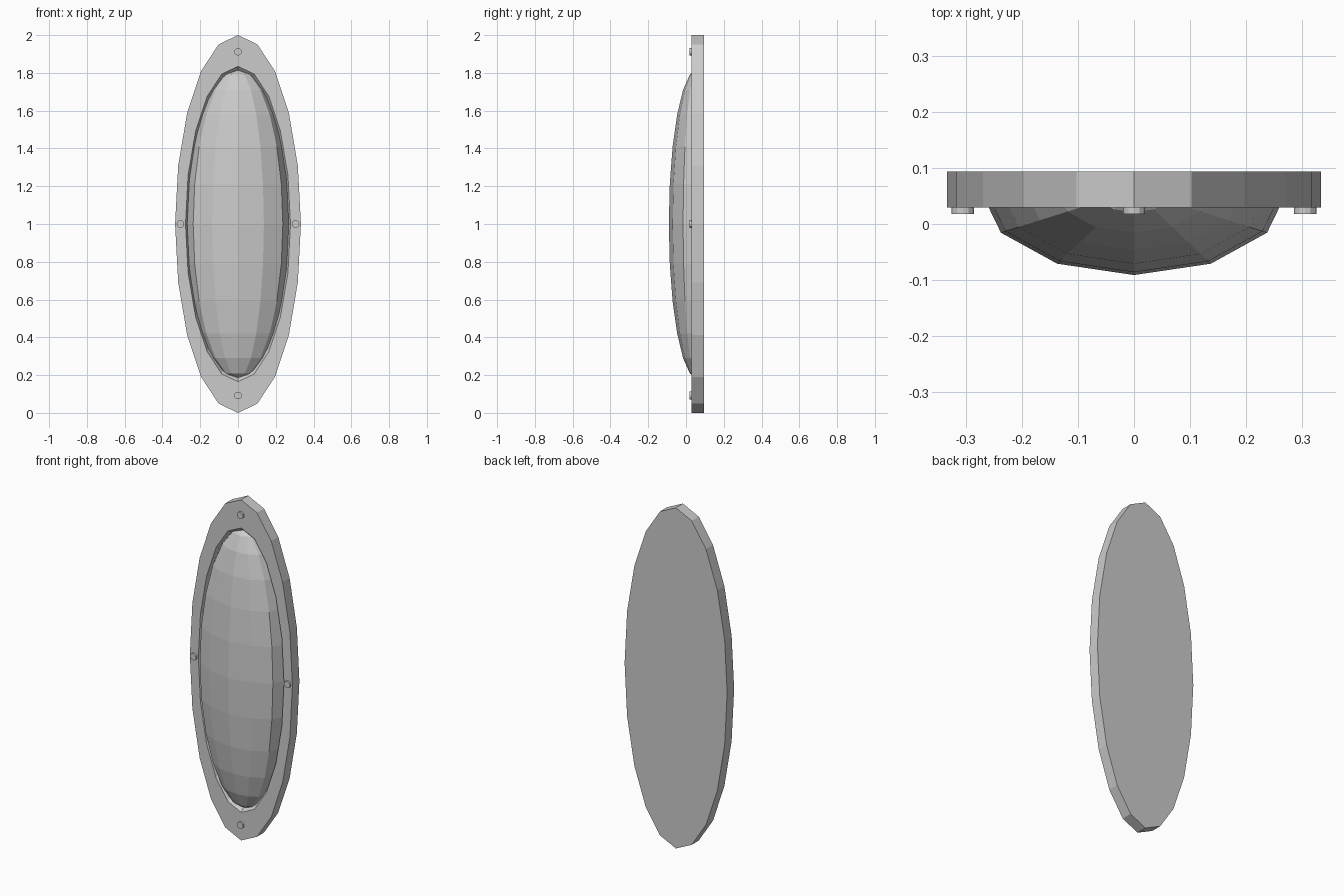
import bpy, bmesh
from math import sin, cos, pi
from mathutils import Matrix, Vector

if "Cube" in bpy.data.objects:
    bpy.data.objects.remove(bpy.data.objects["Cube"])


def finish(name, bm):
    bmesh.ops.recalc_face_normals(bm, faces=bm.faces)
    me = bpy.data.meshes.new(name)
    bm.to_mesh(me)
    bm.free()
    ob = bpy.data.objects.new(name, me)
    bpy.context.collection.objects.link(ob)
    return ob


def lofted_ovals(name, rings, sides, center):
    # Stack of oval rings (half width, half height, y), capped at both ends
    bm = bmesh.new()
    loops = [[bm.verts.new((center[0] + rx * sin(2 * pi * i / sides), y,
                            center[1] + rz * cos(2 * pi * i / sides)))
              for i in range(sides)] for rx, rz, y in rings]
    for a, b in zip(loops, loops[1:]):
        for i in range(sides):
            j = (i + 1) % sides
            bm.faces.new((a[i], a[j], b[j], b[i]))
    bm.faces.new(loops[0])
    bm.faces.new(loops[-1])
    return finish(name, bm)


# Oval backing plate with a shallow tapered recess in the front
lofted_ovals("backing_plate", [
    (0.333, 1.0, 0.094),
    (0.333, 1.0, 0.029),
    (0.278, 0.835, 0.029),
    (0.262, 0.80, 0.065),
], 20, (0, 1))

# Faceted half-ellipsoid lens sitting in the recess
bm = bmesh.new()
bmesh.ops.create_uvsphere(bm, u_segments=12, v_segments=12, radius=1)
bmesh.ops.transform(bm, verts=bm.verts, matrix=Matrix.Translation((0, 0.06, 1))
                    @ Matrix.Diagonal((0.274, 0.151, 0.82, 1)))
cut = bmesh.ops.bisect_plane(bm, geom=bm.verts[:] + bm.edges[:] + bm.faces[:],
                             dist=1e-5, plane_co=Vector((0, 0.066, 1)),
                             plane_no=Vector((0, 1, 0)), clear_outer=True)
bmesh.ops.holes_fill(bm, edges=[e for e in bm.edges if e.is_boundary], sides=0)
finish("lens_dome", bm)

# Four small screws around the rim
for side, pos in {"top": (0, 1.912), "bottom": (0, 0.092),
                  "left": (-0.305, 1), "right": (0.305, 1)}.items():
    lofted_ovals("screw_" + side, [(0.02, 0.02, 0.035), (0.02, 0.02, 0.018)], 12, pos)
